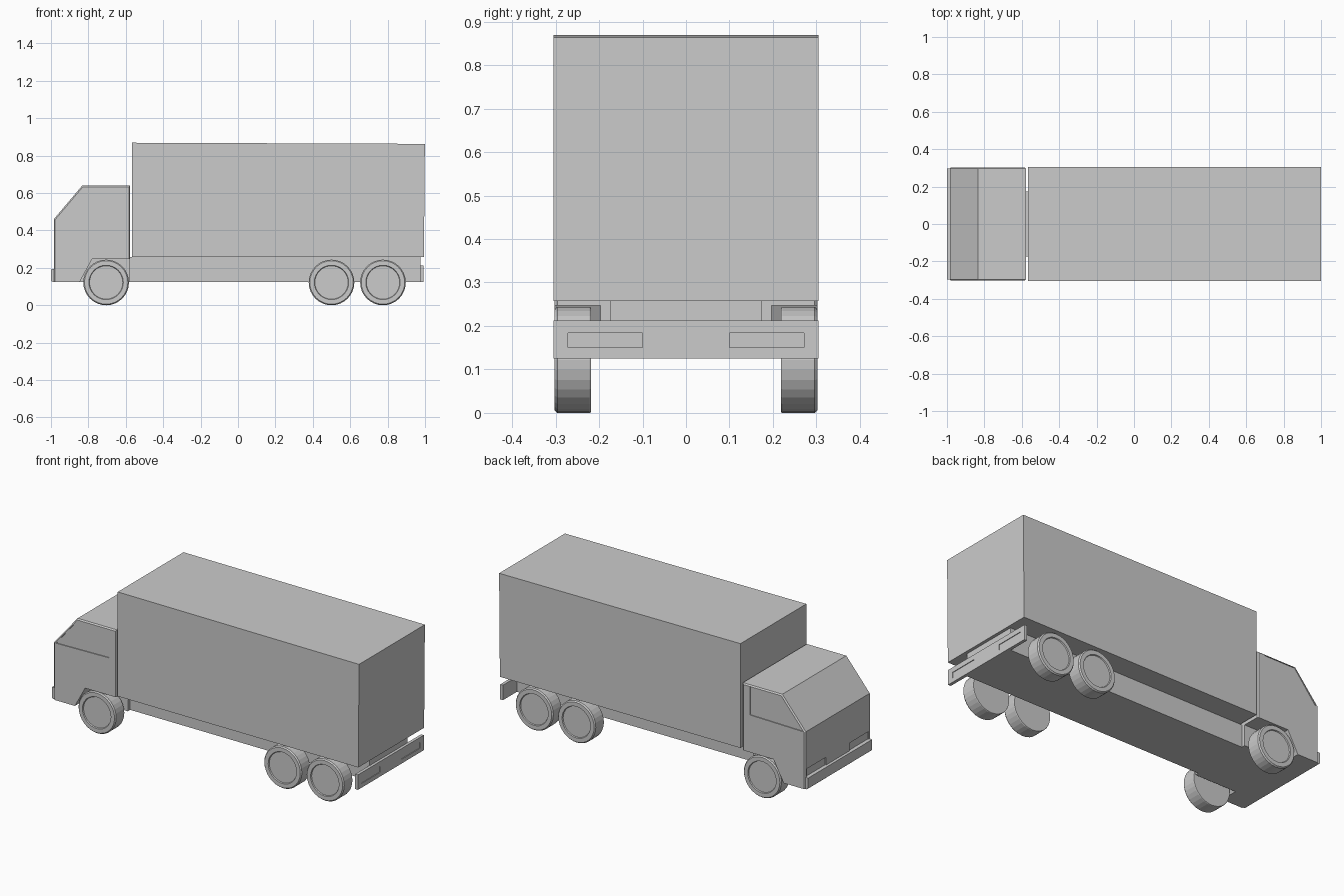
import bpy, bmesh, math
from mathutils import Matrix

if "Cube" in bpy.data.objects:
    bpy.data.objects.remove(bpy.data.objects["Cube"])


def make(name, bm):
    bmesh.ops.recalc_face_normals(bm, faces=bm.faces)
    me = bpy.data.meshes.new(name)
    bm.to_mesh(me)
    bm.free()
    ob = bpy.data.objects.new(name, me)
    bpy.context.collection.objects.link(ob)
    return ob


def prism(name, profile, y0, y1, chamfer=0.0):
    """Extrude an (x, z) profile along y; optionally chamfer its side outlines."""
    bm = bmesh.new()
    face = bm.faces.new([bm.verts.new((x, y0, z)) for x, z in profile])
    ext = bmesh.ops.extrude_face_region(bm, geom=[face])
    for v in ext['geom']:
        if isinstance(v, bmesh.types.BMVert):
            v.co.y = y1
    if chamfer:
        low = min(z for x, z in profile)
        edges = [e for e in bm.edges
                 if abs(e.verts[0].co.y - e.verts[1].co.y) < 1e-6
                 and max(v.co.z for v in e.verts) > low + 1e-4]
        bmesh.ops.bevel(bm, geom=edges, offset=chamfer, segments=1,
                        affect='EDGES', profile=0.5)
    return make(name, bm)


def box(name, x0, x1, y0, y1, z0, z1):
    return prism(name, [(x0, z0), (x1, z0), (x1, z1), (x0, z1)], y0, y1)


def carve(target, cutter):
    cutter.hide_render = True
    mod = target.modifiers.new("cut", 'BOOLEAN')
    mod.operation = 'DIFFERENCE'
    mod.solver = 'EXACT'
    mod.object = cutter
    bpy.context.view_layer.objects.active = target
    bpy.ops.object.modifier_apply(modifier=mod.name)
    bpy.data.objects.remove(cutter)


def span(side, a, b):
    return sorted((side * a, side * b))


# Cargo box, very slightly tapered, and narrow chassis below it
prism("cargo_box", [(-0.567, 0.257), (0.994, 0.257), (0.999, 0.863), (-0.567, 0.869)],
      -0.305, 0.305)
box("chassis", -0.577, 0.976, -0.175, 0.175, 0.125, 0.257)

# Cab with sloped windscreen
cab = prism("cab", [(-0.985, 0.125), (-0.577, 0.125), (-0.577, 0.64),
                    (-0.833, 0.64), (-0.985, 0.46)], -0.303, 0.303, 0.007)

# Rear bumper
rear_bumper = box("rear_bumper", 0.974, 0.992, -0.305, 0.305, 0.125, 0.213)

for s in (-1, 1):
    # Wheel arches
    carve(cab, prism("arch_cutter", [(-0.86, 0.10), (-0.50, 0.10), (-0.50, 0.247),
                                     (-0.78, 0.247)], *span(s, 0.197, 0.4)))
    # Recessed side windows
    carve(cab, prism("window_cutter", [(-0.968, 0.46), (-0.626, 0.466), (-0.626, 0.632),
                                       (-0.828, 0.632)], *span(s, 0.298, 0.4)))
    # Recessed headlights and tail lights
    carve(cab, box("headlight_cutter", -1.1, -0.980, *span(s, 0.11, 0.285), 0.19, 0.24))
    carve(rear_bumper, box("tail_light_cutter", 0.988, 1.1, *span(s, 0.10, 0.272),
                           0.15, 0.184))

# Front bumper
prism("front_bumper", [(-0.992, 0.125), (-0.98, 0.125), (-0.98, 0.195),
                       (-0.999, 0.192), (-0.999, 0.131)], -0.297, 0.297)


# Wheels: lathe of (radius, offset) rings with a recessed hub
def wheel(name, x, side):
    rings = [(0.120, 0.218), (0.122, 0.222), (0.122, 0.296), (0.116, 0.303),
             (0.092, 0.303), (0.089, 0.297)]
    n = 32
    bm = bmesh.new()
    loops = [[bm.verts.new((x + r * math.cos(2 * math.pi * i / n), side * y,
                            0.122 + r * math.sin(2 * math.pi * i / n)))
              for i in range(n)] for r, y in rings]
    for a, b in zip(loops, loops[1:]):
        for i in range(n):
            j = (i + 1) % n
            bm.faces.new((a[i], a[j], b[j], b[i]))
    bm.faces.new(loops[0])
    bm.faces.new(loops[-1])
    return make(name, bm)


for label, x in (("front", -0.705), ("middle", 0.50), ("rear", 0.775)):
    for side, tag in ((-1, "near"), (1, "far")):
        wheel(f"{label}_wheel_{tag}", x, side)
